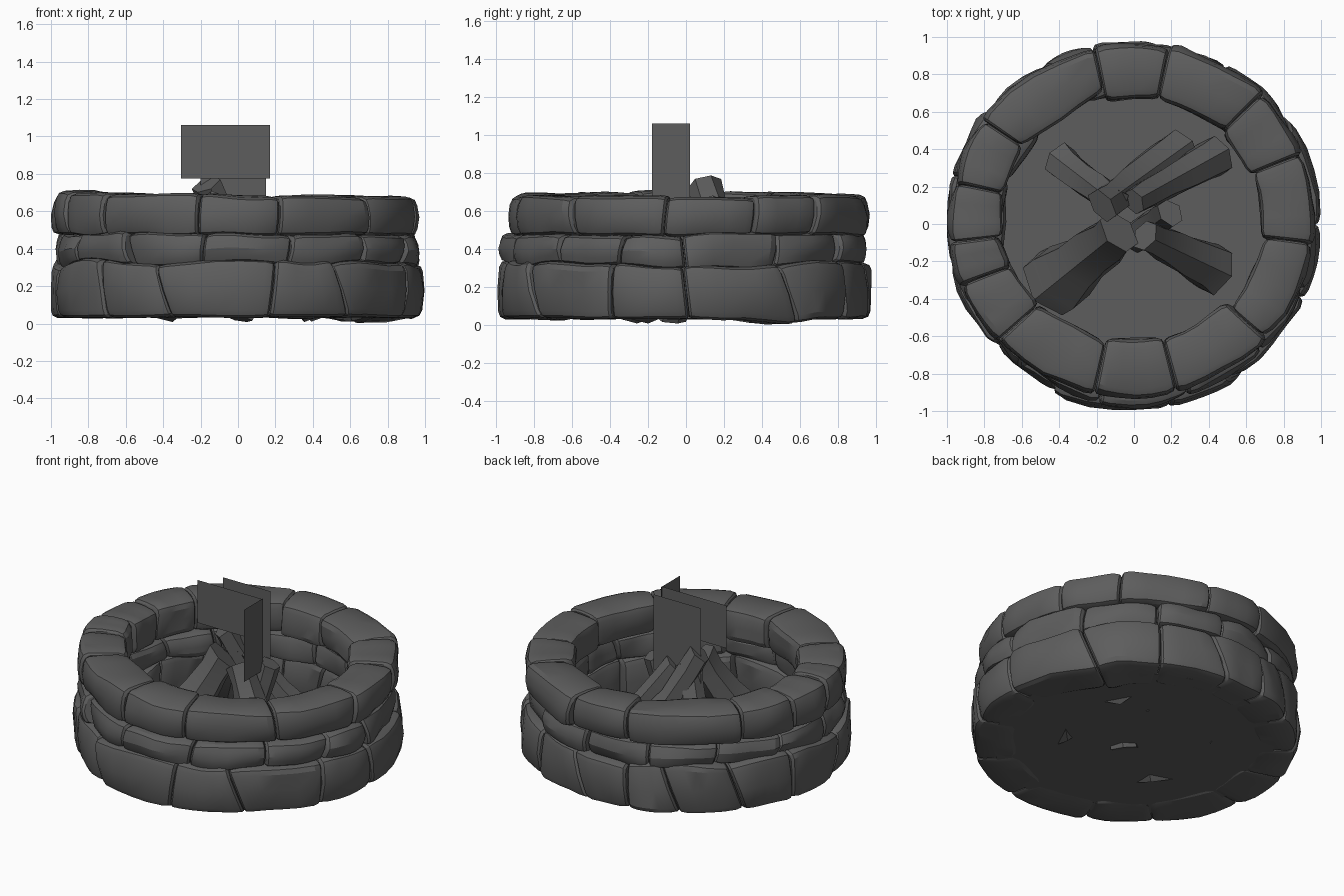
import bpy, bmesh, math, random
from mathutils import Vector, noise

if "Cube" in bpy.data.objects:
    bpy.data.objects.remove(bpy.data.objects["Cube"])

random.seed(7)
grey = bpy.data.materials.new("dark_stone_grey")
grey.diffuse_color = (0.11, 0.11, 0.11, 1)
grey.use_nodes = True
grey.node_tree.nodes["Principled BSDF"].inputs["Base Color"].default_value = grey.diffuse_color


def finish(bm, name, angle=24):
    bmesh.ops.recalc_face_normals(bm, faces=bm.faces)
    me = bpy.data.meshes.new(name)
    bm.to_mesh(me)
    bm.free()
    me.materials.append(grey)
    ob = bpy.data.objects.new(name, me)
    bpy.context.collection.objects.link(ob)
    bpy.context.view_layer.objects.active = ob
    ob.select_set(True)
    bpy.ops.object.shade_smooth_by_angle(angle=math.radians(angle))
    ob.select_set(False)
    return ob


def loft(bm, rings):
    # skin closed rings and cap both ends
    vs = [[bm.verts.new(p) for p in r] for r in rings]
    n = len(vs[0])
    for a, b in zip(vs, vs[1:]):
        for i in range(n):
            bm.faces.new((a[i], a[(i + 1) % n], b[(i + 1) % n], b[i]))
    bm.faces.new(vs[0])
    bm.faces.new(vs[-1][::-1])


def section(r0, r1, z0, z1, b):
    # chamfered rectangle in (radius, height), with mid-edge points
    rm, zm = (r0 + r1) / 2, (z0 + z1) / 2
    k = b * 0.3
    return [(r0 + b, z0), (rm, z0), (r1 - b, z0), (r1 - k, z0 + k), (r1, z0 + b),
            (r1 + .008, zm), (r1, z1 - b), (r1 - k, z1 - k), (r1 - b, z1), (rm, z1 + .004),
            (r0 + b, z1), (r0 + k, z1 - k), (r0, z1 - b), (r0, zm), (r0, z0 + b),
            (r0 + k, z0 + k)]


def wave(a, seed):
    return noise.noise(Vector((math.cos(a) * 2.2, math.sin(a) * 2.2, seed)))


def course(name, seams, low, high, r_in, r_out, skew, bevel, cx=0.0, cy=0.0, sx=1.0, rough=.016):
    skews = [random.uniform(-skew, skew) for _ in seams]
    for i, s in enumerate(seams):
        j = (i + 1) % len(seams)
        a0 = math.radians(s)
        a1 = math.radians(seams[j] + (360 if j == 0 else 0))
        ro = r_out + random.uniform(-.012, .012)
        ri = r_in + random.uniform(-.02, .02)
        lift = random.uniform(-.01, .01)
        gap, inset = .003, .025
        n = 4
        stations = [(a0 + gap, inset), (a0 + gap + .012, inset * .35), (a0 + .055, 0)]
        stations += [(a0 + .055 + (a1 - a0 - .11) * k / n, 0) for k in range(1, n)]
        stations += [(a1 - .055, 0), (a1 - gap - .012, inset * .35), (a1 - gap, inset)]
        rings = []
        for a, ins in stations:
            t = (a - a0) / (a1 - a0)
            z0, z1 = low(a), high(a) + lift
            # straighten the inner face towards a chord, like a cut block
            half = (a1 - a0) / 2
            chord = math.cos(half) / math.cos((t - .5) * 2 * half)
            inner = ri * (1 + .6 * (chord - 1) + .6 * half * half / 4)
            ring = []
            for r, z in section(inner + ins, ro - ins * .9,
                                z0 + ins * .3, z1 - ins * .7, bevel):
                aa = a + (z - (z0 + z1) / 2) * (skews[i] * (1 - t) + skews[j] * t)
                d = noise.noise_vector(Vector((r * math.cos(aa), r * math.sin(aa), z)) * 4.5
                                       + Vector((i * 5.3, 0, r_out * 90)))
                rr = r + d.x * rough * 1.6
                x = max(-1, min(1, rr * math.cos(aa) * sx + cx))
                ring.append((x, rr * math.sin(aa) + cy, max(0, z + d.z * rough * .6)))
            rings.append(ring)
        bm = bmesh.new()
        loft(bm, rings)
        finish(bm, f"{name}_stone_{i + 1}")


# wavy joints between the three courses
def ground(a):
    return .032 - .026 * math.exp(-((a - math.radians(31)) / .2) ** 2)


def joint1(a): return .325 + .045 * wave(a, 1.3)
def joint2(a): return .475 + .018 * wave(a, 4.1)
def rim(a): return .688 - .014 * math.cos(a) + .012 * wave(a, 8.2)


course("bottom", [-138, -114, -79, -56, -24, 0, 34, 60, 83, 103, 119, 143, 165, 192],
       ground, lambda a: joint1(a) + .008, .71, .978, .45, .04, sx=1.012)
course("middle", [-128, -101, -73, -45, -21, 0, 32, 60, 85, 110, 135, 160, 185, 207],
       lambda a: joint1(a) - .008, lambda a: joint2(a) + .006, .70, .945, .35, .04,
       cy=-.01, sx=1.03, rough=.022)
course("top", [-137, -102, -76, -42, -8, 22, 45, 78, 102, 145, 168, 187, 202],
       lambda a: joint2(a) - .002, rim, .665, .942, .15, .042, cx=-.01, cy=.018, sx=1.04)

# floor slab
bm = bmesh.new()
bmesh.ops.create_cone(bm, cap_ends=True, segments=48, radius1=.85, radius2=.85, depth=.01)
bmesh.ops.translate(bm, verts=bm.verts, vec=(0, 0, .04))
finish(bm, "floor")


def log(name, base, top, r0, r1, bend=.03, sides=6):
    # tapered, slightly bent log with a flared foot
    base, top = Vector(base), Vector(top)
    ax = (top - base).normalized()
    u = ax.cross(Vector((0, 0, 1))).normalized()
    v = u.cross(ax)
    rings = []
    for t in (0, .12, .35, .6, .85, 1):
        c = base.lerp(top, t) - v * bend * math.sin(math.pi * t)
        r = r1 + (r0 - r1) * (1 - t) ** 1.6
        ring = []
        for k in range(sides):
            a = 2 * math.pi * (k + .5) / sides
            q = r * random.uniform(.88, 1.08)
            p = c + u * math.cos(a) * q + v * math.sin(a) * q * .8
            p.z = max(p.z, .008)
            ring.append(p)
        rings.append(ring)
    bm = bmesh.new()
    loft(bm, rings)
    finish(bm, name, 25)


# stacked logs leaning together
log("front_left_log", (-.44, -.33, .10), (-.08, -.04, .64), .20, .125, .05)
log("front_right_log", (.44, -.24, .08), (.06, -.06, .62), .145, .09, .04)
log("back_right_log", (.45, .37, .07), (-.0, .12, .64), .12, .08)
log("back_log", (.25, .40, .09), (-.17, .10, .745), .12, .095, .05)
log("back_left_log", (-.40, .34, .07), (-.1, .11, .66), .10, .085, .04)
log("centre_log", (.0, -.08, .03), (.19, .06, .62), .09, .085)


# upright flat cards above the logs
def card(name, a, b, z0, z1):
    bm = bmesh.new()
    bm.faces.new([bm.verts.new(p) for p in
                  ((*a, z0), (*b, z0), (*b, z1), (*a, z1))])
    finish(bm, name)


card("middle_flame_card", (-.305, .01), (.17, .01), .775, 1.06)
card("back_flame_card", (-.2, .13), (.15, .13), .56, 1.06)
card("side_flame_card", (.17, -.18), (.17, .02), .58, 1.06)
